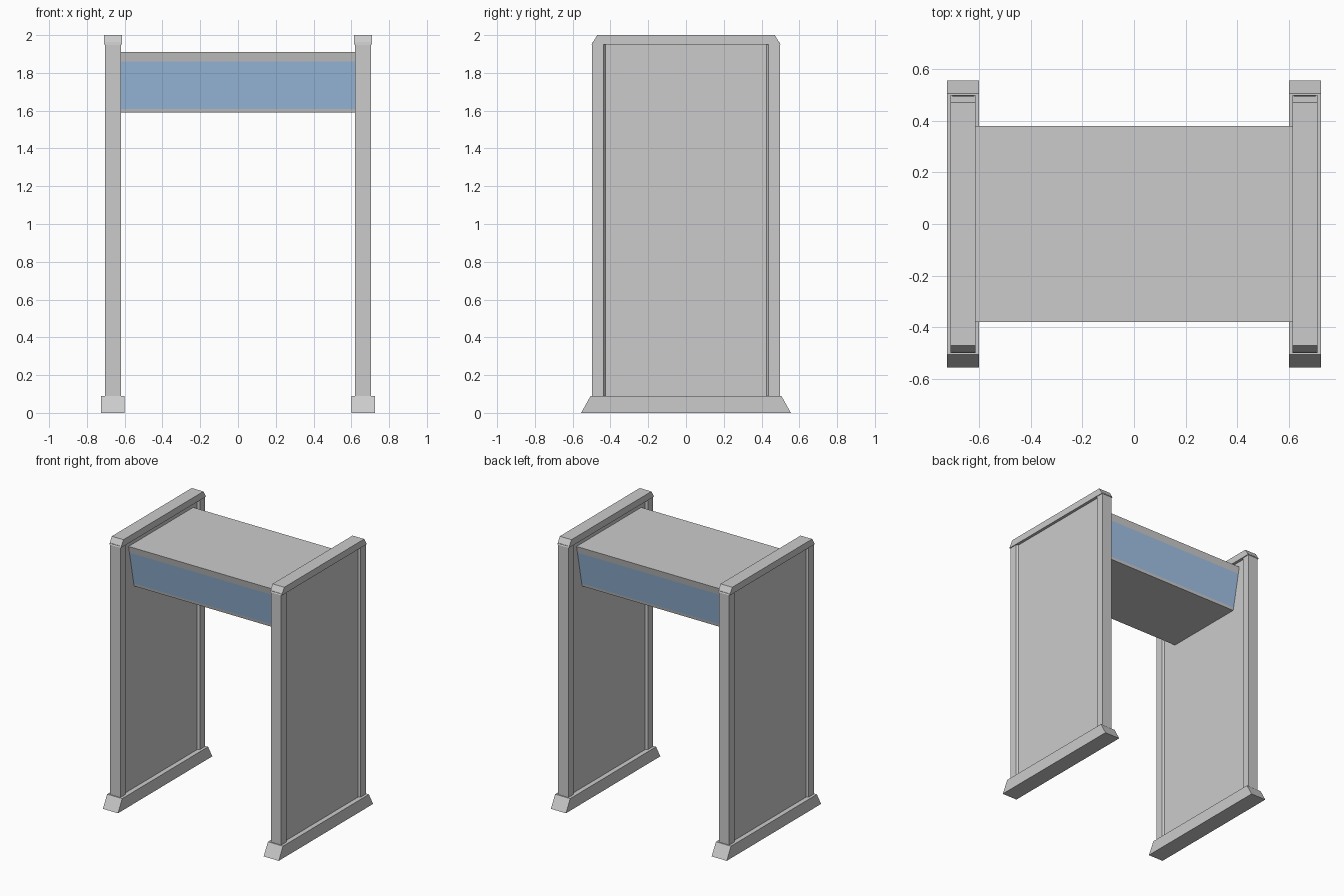
import bpy, bmesh
from mathutils import Vector

if "Cube" in bpy.data.objects:
    bpy.data.objects.remove(bpy.data.objects["Cube"])


def prism(name, profile, axis, a, b):
    """Extrude a closed 2D profile from a to b: axis 'X' takes (y, z), axis 'Z' takes (x, y)."""
    place = (lambda p, t: (t, p[0], p[1])) if axis == 'X' else (lambda p, t: (p[0], p[1], t))
    bm = bmesh.new()
    ends = [[bm.verts.new(place(p, t)) for p in profile] for t in (a, b)]
    n = len(profile)
    bm.faces.new(ends[0])
    bm.faces.new(ends[1])
    for i in range(n):
        j = (i + 1) % n
        bm.faces.new((ends[0][i], ends[0][j], ends[1][j], ends[1][i]))
    bmesh.ops.recalc_face_normals(bm, faces=bm.faces)
    mesh = bpy.data.meshes.new(name)
    bm.to_mesh(mesh)
    bm.free()
    obj = bpy.data.objects.new(name, mesh)
    bpy.context.collection.objects.link(obj)
    return obj


def trapezoid(y0, z0, y1, z1):
    return [(-y0, z0), (y0, z0), (y1, z1), (-y1, z1)]


# Side wall section: two full-width posts joined by a thinner recessed panel
OUT, IN, CX, DEPTH = 0.704, 0.620, 0.662, 0.015
half, thin = (OUT - IN) / 2, (OUT - IN) / 2 - DEPTH
quarter = [(half, 0.497), (half, 0.438), (thin, 0.427)]
side = quarter + [(x, -y) for x, y in reversed(quarter)]
wall = side + [(-x, y) for x, y in reversed(side)]

for label, s in (("left", -1), ("right", 1)):
    c = s * CX
    prism(label + "_wall", [(c + x, y) for x, y in wall], 'Z', 0.08, 1.96)
    prism(label + "_foot", trapezoid(0.555, 0, 0.505, 0.09), 'X', c - 0.062, c + 0.062)
    prism(label + "_cap", trapezoid(0.50, 1.95, 0.47, 2.0), 'X', c - 0.048, c + 0.048)

# Tapered overhead box with blue bands on front and back
TOP, BOTTOM = Vector((0.38, 1.91)), Vector((0.315, 1.59))
slope = [BOTTOM.lerp(TOP, (z - 1.59) / 0.32) for z in (1.59, 1.61, 1.86, 1.91)]
profile = [tuple(p) for p in slope] + [(-p[0], p[1]) for p in reversed(slope)]
reach = CX - thin + 0.002
header = prism("overhead_box", profile, 'X', -reach, reach)

grey = bpy.data.materials.new("grey")
blue = bpy.data.materials.new("blue_panel")
blue.diffuse_color = (0.36, 0.55, 0.80, 1)
blue.use_nodes = True
blue.node_tree.nodes["Principled BSDF"].inputs["Base Color"].default_value = blue.diffuse_color
header.data.materials.append(grey)
header.data.materials.append(blue)
for f in header.data.polygons:
    if abs(f.normal.y) > 0.5 and abs(f.center.z - 1.735) < 0.02:
        f.material_index = 1
